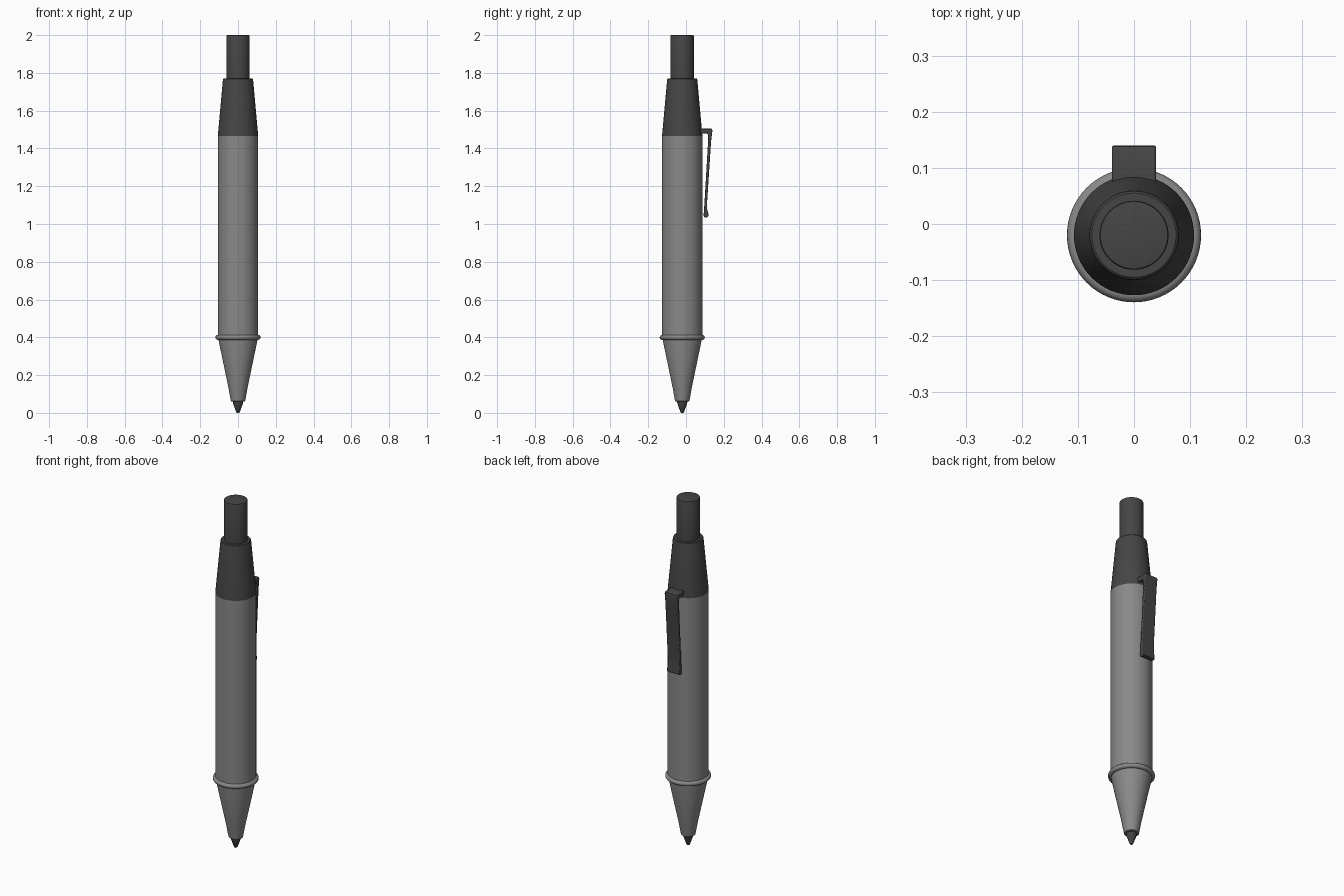
import bpy, bmesh, math

if "Cube" in bpy.data.objects:
    bpy.data.objects.remove(bpy.data.objects["Cube"])

AXIS_Y = -0.02
SEGMENTS = 64


def material(name, value):
    mat = bpy.data.materials.new(name)
    mat.diffuse_color = (value, value, value, 1)
    mat.use_nodes = True
    mat.node_tree.nodes["Principled BSDF"].inputs["Base Color"].default_value = mat.diffuse_color
    return mat


def finish(name, bm, mat):
    bmesh.ops.recalc_face_normals(bm, faces=bm.faces)
    mesh = bpy.data.meshes.new(name)
    bm.to_mesh(mesh)
    bm.free()
    mesh.materials.append(mat)
    obj = bpy.data.objects.new(name, mesh)
    bpy.context.collection.objects.link(obj)
    bpy.ops.object.select_all(action='DESELECT')
    obj.select_set(True)
    bpy.context.view_layer.objects.active = obj
    bpy.ops.object.shade_smooth_by_angle(angle=math.radians(35))
    return obj


def lathe(name, profile, mat, closed=False):
    """Turn (radius, z) points round the pen axis; open profiles get end caps."""
    bm = bmesh.new()
    rings = []
    for r, z in profile:
        rings.append([bm.verts.new((r * math.cos(a), AXIS_Y + r * math.sin(a), z))
                      for a in (2 * math.pi * i / SEGMENTS for i in range(SEGMENTS))])
    pairs = list(zip(rings, rings[1:]))
    if closed:
        pairs.append((rings[-1], rings[0]))
    else:
        bm.faces.new(rings[0])
        bm.faces.new(rings[-1])
    for low, high in pairs:
        for i in range(SEGMENTS):
            j = (i + 1) % SEGMENTS
            bm.faces.new((low[i], low[j], high[j], high[i]))
    return finish(name, bm, mat)


grey = material("grey", 0.25)
dark = material("dark_grey", 0.06)

# Writing end
lathe("writing_tip", [(0.006, 0), (0.009, 0.003), (0.026, 0.05), (0.028, 0.07)], dark)
lathe("nose_cone", [(0.034, 0.06), (0.038, 0.063), (0.043, 0.09), (0.050, 0.13),
                    (0.104, 0.39), (0.104, 0.40)], grey)

# Ring between cone and barrel
lathe("grip_ring", [(0.106 + 0.0135 * math.cos(t), 0.40 + 0.0135 * math.sin(t))
                    for t in (2 * math.pi * k / 16 for k in range(16))], grey, closed=True)

# Barrel, tapered cap and push button
lathe("barrel", [(0.107, 0.40), (0.107, 1.466)], grey)
lathe("top_cap", [(0.107, 1.466), (0.080, 1.762), (0.0785, 1.768), (0.075, 1.771)], dark)
lathe("push_button", [(0.0615, 1.76), (0.0615, 1.995), (0.060, 1.999), (0.057, 2.0)], dark)

# Clip: side profile (y, z) extruded across x
clip_profile = [(0.05, 1.506), (0.130, 1.506), (0.138, 1.503), (0.140, 1.494),
                (0.133, 1.44), (0.112, 1.12), (0.112, 1.08), (0.119, 1.05),
                (0.117, 1.038), (0.106, 1.033), (0.096, 1.036), (0.093, 1.046),
                (0.097, 1.10), (0.117, 1.44), (0.117, 1.472), (0.111, 1.479), (0.05, 1.479)]
bm = bmesh.new()
face = bm.faces.new([bm.verts.new((-0.0395, y, z)) for y, z in clip_profile])
side = bmesh.ops.extrude_face_region(bm, geom=[face])["geom"]
bmesh.ops.translate(bm, verts=[v for v in side if isinstance(v, bmesh.types.BMVert)],
                    vec=(0.079, 0, 0))
clip = finish("pocket_clip", bm, dark)
bevel = clip.modifiers.new("soft_edges", 'BEVEL')
bevel.width = 0.004
bevel.segments = 3
bevel.limit_method = 'ANGLE'
bevel.angle_limit = math.radians(60)
